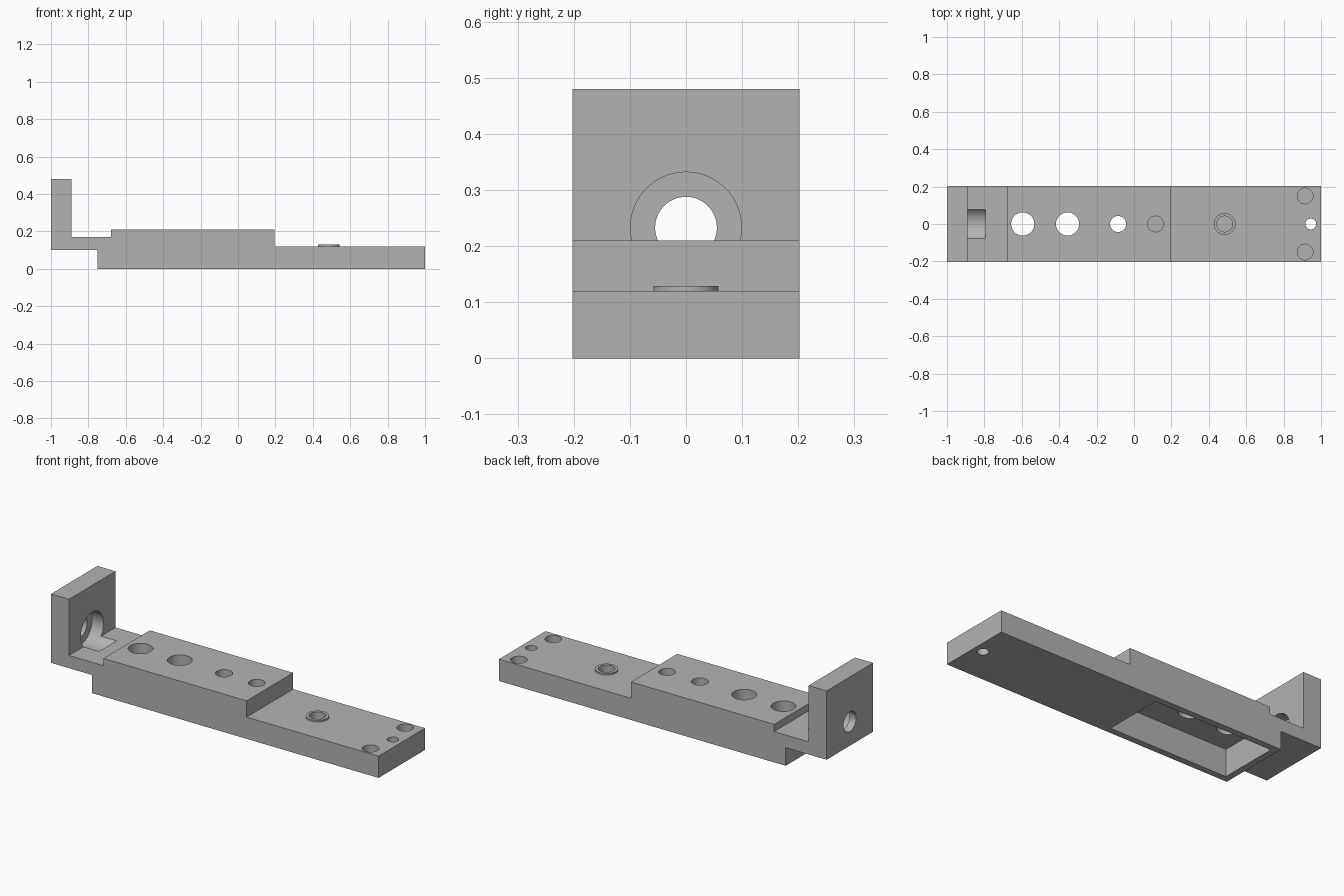
import bpy, bmesh, math

if "Cube" in bpy.data.objects:
    bpy.data.objects.remove(bpy.data.objects["Cube"], do_unlink=True)

grey = bpy.data.materials.new("light grey")
grey.use_nodes = True
grey.diffuse_color = (0.45, 0.45, 0.45, 1)
grey.node_tree.nodes["Principled BSDF"].inputs["Base Color"].default_value = grey.diffuse_color

HALF_WIDTH = 0.2025
LOW, HIGH = 0.12, 0.21      # tops of the two deck levels
BORE_Z = 0.233


def extrude_profile(name, points):
    """Sweep an x-z outline across the full width."""
    bm = bmesh.new()
    face = bm.faces.new([bm.verts.new((x, -HALF_WIDTH, z)) for x, z in points])
    swept = bmesh.ops.extrude_face_region(bm, geom=[face])["geom"]
    bmesh.ops.translate(bm, vec=(0, 2 * HALF_WIDTH, 0),
                        verts=[v for v in swept if isinstance(v, bmesh.types.BMVert)])
    bmesh.ops.recalc_face_normals(bm, faces=bm.faces)
    mesh = bpy.data.meshes.new(name)
    bm.to_mesh(mesh)
    bm.free()
    obj = bpy.data.objects.new(name, mesh)
    bpy.context.collection.objects.link(obj)
    return obj


def cylinder_z(name, x, y, r, z0, z1):
    bpy.ops.mesh.primitive_cylinder_add(vertices=64, radius=r, depth=z1 - z0,
                                        location=(x, y, (z0 + z1) / 2))
    bpy.context.object.name = name
    return bpy.context.object


def cylinder_x(name, r, x0, x1):
    bpy.ops.mesh.primitive_cylinder_add(vertices=64, radius=r, depth=x1 - x0,
                                        location=((x0 + x1) / 2, 0, BORE_Z),
                                        rotation=(0, math.pi / 2, 0))
    bpy.context.object.name = name
    return bpy.context.object


def cut(target, cutter):
    """Subtract the cutter, then discard it."""
    cutter.hide_render = True
    bpy.ops.object.select_all(action='DESELECT')
    bpy.context.view_layer.objects.active = target
    target.select_set(True)
    mod = target.modifiers.new("cut", 'BOOLEAN')
    mod.operation, mod.solver, mod.object = 'DIFFERENCE', 'EXACT', cutter
    bpy.ops.object.modifier_apply(modifier=mod.name)
    bpy.data.objects.remove(cutter, do_unlink=True)


def finish(obj):
    obj.data.materials.clear()
    obj.data.materials.append(grey)
    bpy.ops.object.select_all(action='DESELECT')
    bpy.context.view_layer.objects.active = obj
    obj.select_set(True)
    bpy.ops.object.shade_smooth_by_angle(angle=math.radians(30))


# Stepped body with the upright end plate
body = extrude_profile("stepped_body", [
    (-1, 0.10), (-0.75, 0.10), (-0.75, 0), (1, 0), (1, LOW), (0.195, LOW),
    (0.195, HIGH), (-0.68, HIGH), (-0.68, 0.17), (-0.89, 0.17), (-0.89, 0.48), (-1, 0.48)])

# Hollow underside pocket
bpy.ops.mesh.primitive_cube_add(size=1, location=(-0.355, 0, 0.05))
pocket = bpy.context.object
pocket.name = "pocket_cutter"
pocket.scale = (0.72, 0.334, 0.2)
cut(body, pocket)

# Counterbore that also grooves the floor, and the bore through the end plate
cut(body, cylinder_x("counterbore_cutter", 0.099, -0.96, -0.795))
cut(body, cylinder_x("bore_cutter", 0.055, -1.1, -0.93))

# Through holes
for x, r in ((-0.595, 0.062), (-0.355, 0.062), (-0.085, 0.043), (0.945, 0.029)):
    cut(body, cylinder_z("through_cutter", x, 0, r, -0.1, 0.3))

# Blind holes
for x, y, top in ((0.115, 0, HIGH), (0.485, 0, LOW), (0.915, 0.15, LOW), (0.915, -0.15, LOW)):
    cut(body, cylinder_z("blind_cutter", x, y, 0.042, top - 0.065, top + 0.1))
finish(body)

# Raised rim around the middle blind hole
rim = cylinder_z("raised_rim", 0.485, 0, 0.058, LOW, 0.129)
cut(rim, cylinder_z("rim_cutter", 0.485, 0, 0.042, 0, 0.3))
finish(rim)
